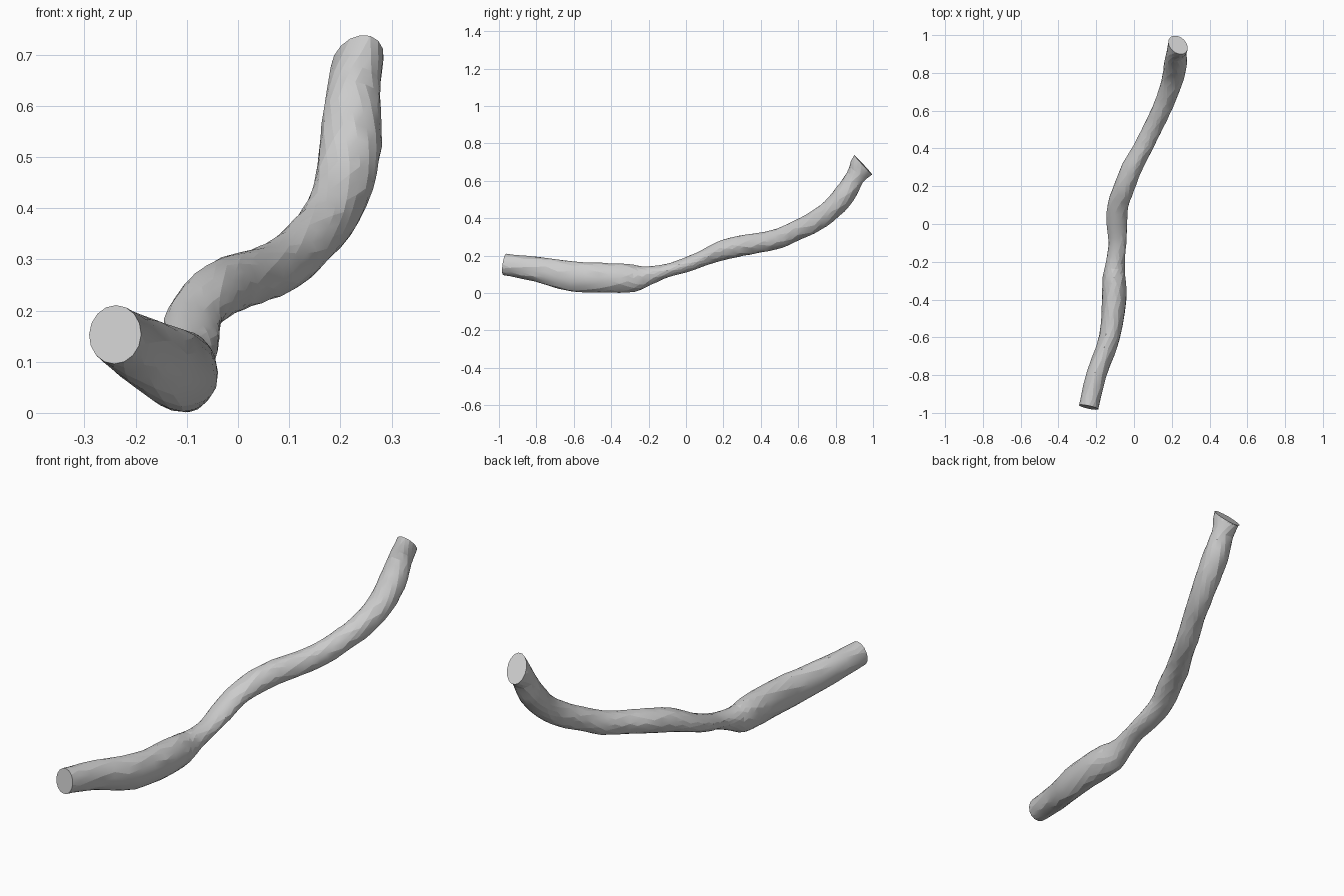
import bpy, bmesh, math, random
from mathutils import Vector

cube = bpy.data.objects.get("Cube")
if cube:
    bpy.data.objects.remove(cube, do_unlink=True)

random.seed(4)
SIDES = 16
STEPS = 3

# Branch stations: centre x, y, z, then half width and half height
STATIONS = [
    (-.24, -.97, .153, .052, .058),
    (-.2, -.8, .127, .053, .067),
    (-.13, -.6, .088, .056, .081),
    (-.105, -.4, .081, .065, .079),
    (-.105, -.28, .079, .06, .073),
    (-.098, -.2, .093, .05, .051),
    (-.088, -.1, .12, .047, .036),
    (-.09, 0, .15, .055, .039),
    (-.085, .1, .19, .055, .043),
    (-.05, .2, .23, .055, .053),
    (-.01, .3, .253, .054, .055),
    (.045, .4, .27, .05, .053),
    (.095, .5, .293, .05, .054),
    (.143, .6, .338, .05, .053),
    (.18, .69, .383, .053, .056),
    (.208, .78, .45, .058, .056),
    (.22, .85, .53, .061, .058),
    (.225, .905, .62, .053, .051),
    (.233, .948, .685, .048, .075),
]


def spline(a, b, c, d, t):
    """Catmull-Rom blend of four station values."""
    return b + t / 2 * (c - a + t * (2 * a - 5 * b + 4 * c - d + t * (3 * (b - c) + d - a)))


def sample_stations():
    """Refine the stations into closely spaced rings."""
    last = len(STATIONS) - 1
    rings = []
    for i in range(last):
        near = [STATIONS[min(max(i + k, 0), last)] for k in (-1, 0, 1, 2)]
        for s in range(STEPS):
            rings.append([spline(*values, s / STEPS) for values in zip(*near)])
    rings.append(list(STATIONS[last]))
    return rings


def make_branch(name, material):
    bm = bmesh.new()
    rings = sample_stations()
    centres = [Vector(ring[:3]) for ring in rings]
    last = len(rings) - 1
    loops = []
    for i, (centre, ring) in enumerate(zip(centres, rings)):
        normal = (centres[min(i + 1, last)] - centres[max(i - 1, 0)]).normalized()
        if i == last:
            normal = Vector((.05, .74, .67)).normalized()
        # The upper end leans slightly sideways
        hint = Vector((.3 * (i / last) ** 6, 0, 1))
        up = (hint - normal * hint.dot(normal)).normalized()
        side = normal.cross(up)
        loop = []
        for k in range(SIDES):
            angle = math.tau * (k + i % 2 / 2) / SIDES
            # Slight unevenness of the bark
            rough = 1 if i in (0, last) else random.uniform(.975, 1.02)
            offset = side * math.cos(angle) * ring[3] + up * math.sin(angle) * ring[4]
            loop.append(bm.verts.new(centre + offset * rough))
        loops.append(loop)

    # Bark as staggered triangles
    for i in range(last):
        low, high = loops[i], loops[i + 1]
        for k in range(SIDES):
            n = (k + 1) % SIDES
            if i % 2:
                bm.faces.new((low[k], high[n], high[k]))
                bm.faces.new((low[k], low[n], high[n]))
            else:
                bm.faces.new((low[k], low[n], high[k]))
                bm.faces.new((low[n], high[n], high[k]))

    # Flat cut ends
    bm.faces.new(loops[0])
    bm.faces.new(loops[last])
    bmesh.ops.recalc_face_normals(bm, faces=bm.faces)
    mesh = bpy.data.meshes.new(name)
    bm.to_mesh(mesh)
    bm.free()
    mesh.materials.append(material)
    branch = bpy.data.objects.new(name, mesh)
    bpy.context.collection.objects.link(branch)
    return branch


def make_material(name, colour):
    material = bpy.data.materials.new(name)
    material.use_nodes = True
    material.diffuse_color = colour
    material.node_tree.nodes["Principled BSDF"].inputs["Base Color"].default_value = colour
    return material


branch = make_branch("branch", make_material("light grey", (.6, .6, .6, 1)))

# Soften the bark while keeping the cut ends crisp
bpy.ops.object.select_all(action="DESELECT")
branch.select_set(True)
bpy.context.view_layer.objects.active = branch
bpy.ops.object.shade_smooth_by_angle(angle=math.radians(12))
